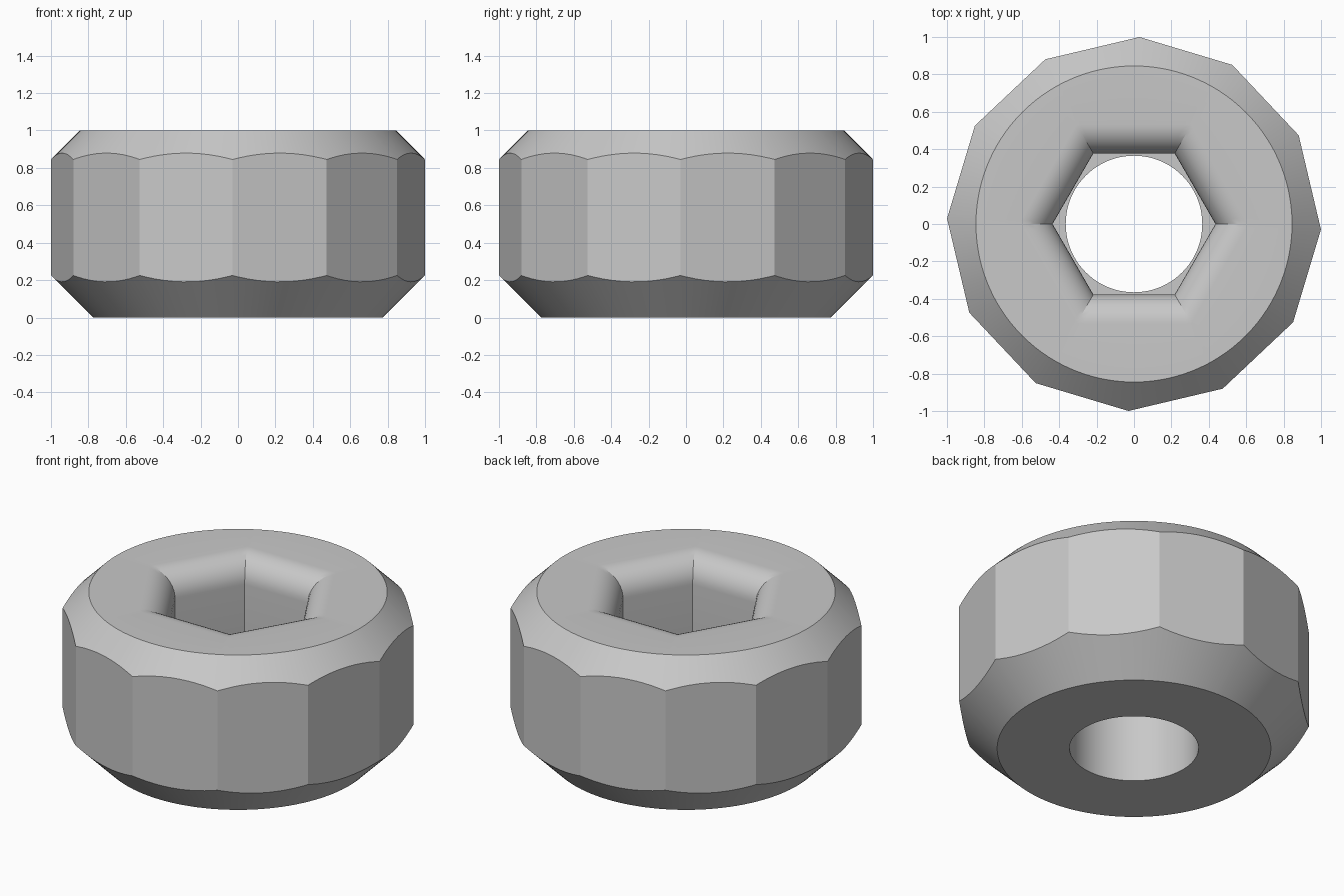
import bpy
import bmesh
from math import radians, degrees, pi, sin, cos

cube = bpy.data.objects.get("Cube")
if cube:
    bpy.data.objects.remove(cube, do_unlink=True)

HEIGHT = 1.0
TOP_R = 0.845        # flat top disc
BASE_R = 0.775       # flat underside disc
HOLE_R = 0.365       # round through hole
HEX_IN = 0.377       # centre to flat of the hexagonal socket
FILLET = 0.155       # rounded socket rim
LEDGE_Z = 0.5        # socket floor
TURN = radians(-1.7)
RIM_STEPS = 10


def polygon_radius(angle, sides, inradius, turn=0.0):
    """Distance from the centre to a regular polygon at an angle."""
    step = 2 * pi / sides
    offset = (angle - turn) % step - step / 2
    return inradius / cos(offset)


def column(a):
    """Closed (radius, height) section of the nut at one angle."""
    side = polygon_radius(a, 12, cos(pi / 12), TURN)
    pts = [(HOLE_R, 0), (BASE_R, 0), (side, side - BASE_R),
           (side, HEIGHT + TOP_R - side), (TOP_R, HEIGHT)]
    # rounded rim of the socket, from the top face down to the wall
    for i in range(RIM_STEPS + 1):
        t = pi / 2 * i / RIM_STEPS
        inradius = HEX_IN + FILLET * (1 - sin(t))
        pts.append((polygon_radius(a, 6, inradius),
                    HEIGHT - FILLET * (1 - cos(t))))
    pts.append((polygon_radius(a, 6, HEX_IN), LEDGE_Z))
    pts.append((HOLE_R, LEDGE_Z))
    return pts


# Angles hit every corner of both polygons
angles = sorted([radians(3 * i) for i in range(120)]
                + [(TURN + i * pi / 6) % (2 * pi) for i in range(12)])

bm = bmesh.new()
columns = [[bm.verts.new((r * cos(a), r * sin(a), z)) for r, z in column(a)]
           for a in angles]
for k, near in enumerate(columns):
    far = columns[(k + 1) % len(columns)]
    for j in range(len(near)):
        n = (j + 1) % len(near)
        bm.faces.new((near[j], far[j], far[n], near[n]))
bmesh.ops.recalc_face_normals(bm, faces=bm.faces)

mesh = bpy.data.meshes.new("socket_nut")
bm.to_mesh(mesh)
bm.free()
nut = bpy.data.objects.new("socket_nut", mesh)
bpy.context.collection.objects.link(nut)

# Plain grey metal
grey = bpy.data.materials.new("grey")
grey.use_nodes = True
colour = (0.58, 0.58, 0.58, 1)
grey.diffuse_color = colour
grey.node_tree.nodes["Principled BSDF"].inputs["Base Color"].default_value = colour
mesh.materials.append(grey)

# Smooth cones, hole and rim; crisp flats
bpy.ops.object.select_all(action="DESELECT")
nut.select_set(True)
bpy.context.view_layer.objects.active = nut
bpy.ops.object.shade_smooth_by_angle(angle=radians(20))
